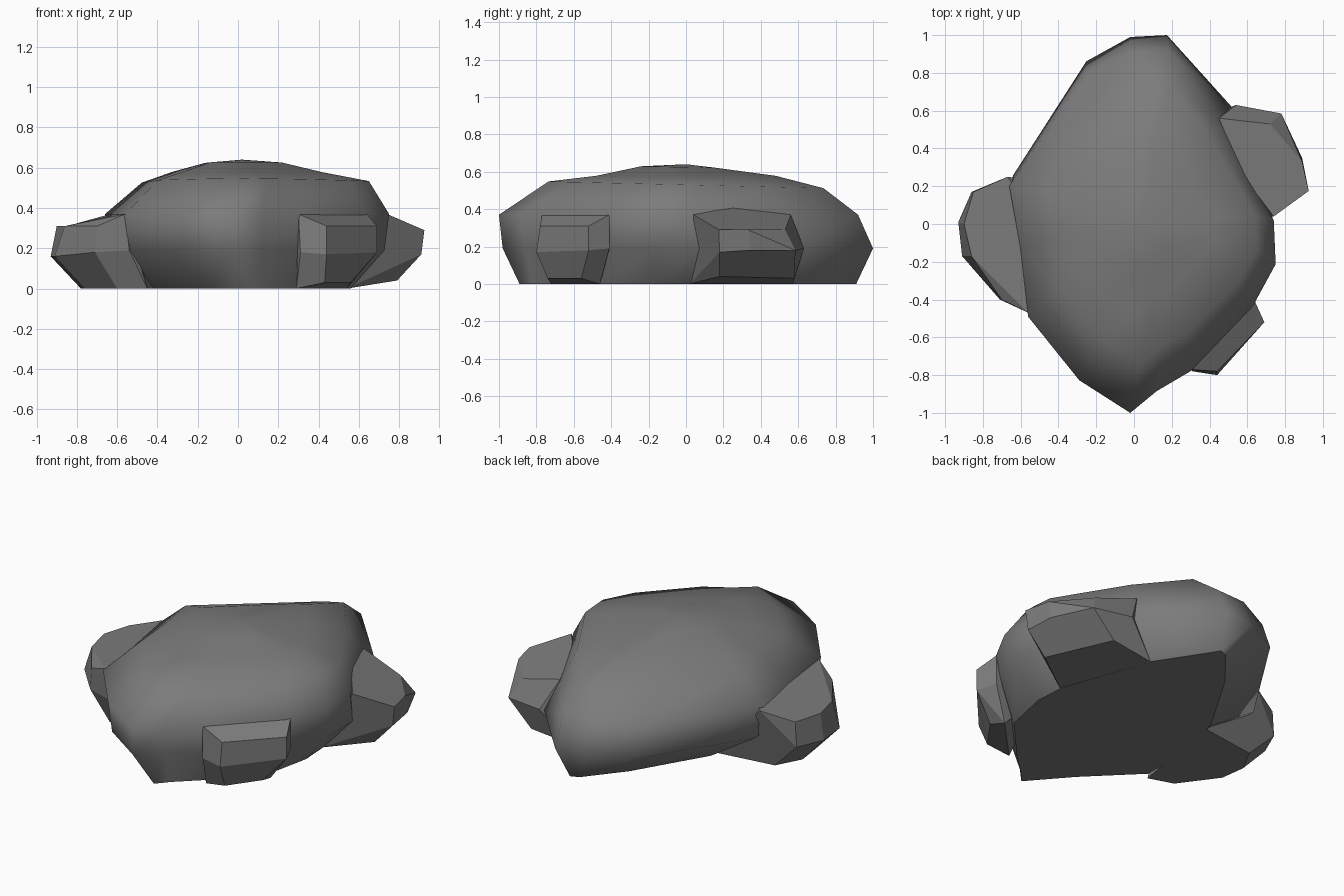
import bpy, bmesh

if "Cube" in bpy.data.objects:
    bpy.data.objects.remove(bpy.data.objects["Cube"])

stone = bpy.data.materials.new("dark_stone")
stone.diffuse_color = (.2, .2, .2, 1)
stone.use_nodes = True
stone.node_tree.nodes["Principled BSDF"].inputs["Base Color"].default_value = stone.diffuse_color


def finish(name, bm):
    bmesh.ops.recalc_face_normals(bm, faces=bm.faces[:])
    me = bpy.data.meshes.new(name)
    bm.to_mesh(me)
    bm.free()
    me.materials.append(stone)
    ob = bpy.data.objects.new(name, me)
    bpy.context.collection.objects.link(ob)
    return ob


def chunk(name, pts):
    """Faceted stone: convex hull of a few corner points."""
    bm = bmesh.new()
    for p in pts:
        bm.verts.new(p)
    bmesh.ops.convex_hull(bm, input=bm.verts[:])
    loose = [v for v in bm.verts if not v.link_faces]
    bmesh.ops.delete(bm, geom=loose, context='VERTS')
    bmesh.ops.dissolve_limit(bm, angle_limit=0.25, verts=bm.verts[:], edges=bm.edges[:])
    return finish(name, bm)


# Main boulder: plan outline lofted through scaled, tilted levels above a smaller foot
foot = [(.06, -.89), (.12, -.82), (.25, -.70), (.50, -.43), (.56, -.15), (.55, .03),
        (.36, .57), (.14, .91), (.09, .89), (-.09, .67), (-.34, .25), (-.42, -.1),
        (-.42, -.38), (-.14, -.66)]
outline = [(-.02, -1), (.12, -.88), (.30, -.77), (.63, -.41), (.75, -.18), (.74, .06),
           (.53, .62), (.18, 1), (-.02, .99), (-.26, .86), (-.66, .25), (-.64, -.1),
           (-.56, -.47), (-.29, -.82)]
# z, x scale, x offset, y scale, y offset, z slope along y
levels = [(.19, .97, 0, .99, .01, 0),
          (.37, 1, 0, .96, -.04, 0),
          (.53, .80, .05, .735, 0, -.018),
          (.578, .53, .02, .48, 0, 0),
          (.625, .27, .015, .2, -.04, -.004)]
# local dents: outline index -> (first level, dx, dy)
dents = {6: (1, -.08, 0), 8: (2, .08, -.06), 9: (2, .12, -.12), 11: (1, .04, 0)}

bm = bmesh.new()
rings = [[bm.verts.new((x, y, 0)) for x, y in foot]]
for k, (z, sx, ox, sy, oy, tilt) in enumerate(levels):
    ring = []
    for i, (x, y) in enumerate(outline):
        start, dx, dy = dents.get(i, (9, 0, 0))
        if k >= start:
            x, y = x + dx, y + dy
        ring.append(bm.verts.new((x * sx + ox, y * sy + oy, z + tilt * y)))
    rings.append(ring)
n = len(outline)
for a, b in zip(rings, rings[1:]):
    for i in range(n):
        j = (i + 1) % n
        bm.faces.new((a[i], a[j], b[j], b[i]))
peak = bm.verts.new((.02, 0, .64))
for i in range(n):
    bm.faces.new((rings[-1][i], rings[-1][(i + 1) % n], peak))
for f in bm.faces:
    f.smooth = True
base = bm.faces.new(rings[0][::-1])
for e in base.edges:
    e.smooth = False
finish("main_boulder", bm)

# Faceted stones leaning against the boulder
chunk("left_stone", [
    (-.67, .25, .36), (-.56, -.47, .37), (-.50, 0, .39),
    (-.85, .17, .31), (-.90, 0, .31), (-.86, -.17, .31), (-.70, -.40, .31),
    (-.86, .17, .16), (-.93, .01, .16), (-.91, -.17, .16), (-.71, -.40, .18),
    (-.70, .15, 0), (-.78, 0, 0), (-.76, -.15, 0), (-.60, -.37, 0),
    (-.54, -.47, .19), (-.45, -.42, 0), (-.34, .2, 0)])
chunk("back_right_stone", [
    (.74, .04, .37), (.45, .56, .37), (.58, .25, .41),
    (.925, .175, .29), (.89, .33, .29), (.72, .53, .29),
    (.91, .18, .17), (.89, .35, .18), (.78, .585, .18), (.54, .63, .19),
    (.79, .18, .04), (.77, .32, .04), (.63, .58, .03),
    (.54, .02, 0), (.36, .57, 0)])
chunk("front_right_stone", [
    (.64, -.41, .37), (.30, -.77, .37),
    (.69, -.52, .31), (.44, -.78, .31),
    (.69, -.52, .18), (.44, -.80, .17), (.64, -.41, .19), (.31, -.78, .18),
    (.56, -.56, .03), (.43, -.74, .03),
    (.29, -.72, 0), (.54, -.46, 0), (.35, -.4, .2)])
